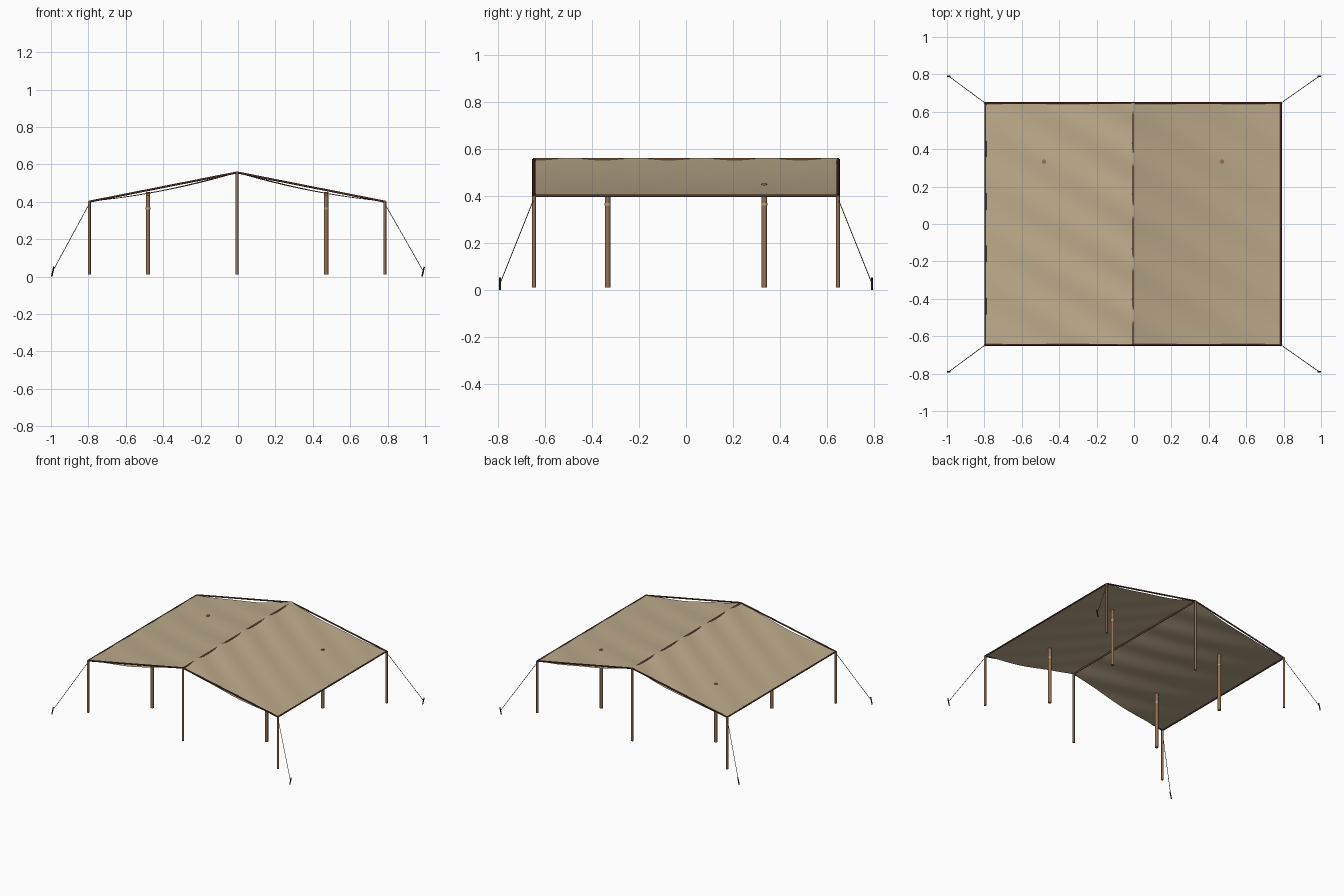
import bpy
import bmesh
from math import sin, pi
from mathutils import Vector

cube = bpy.data.objects.get("Cube")
if cube:
    bpy.data.objects.remove(cube, do_unlink=True)

CX = -0.005                 # ridge line
HALF_X, HALF_Y = 0.79, 0.646
EAVE, RIDGE = 0.401, 0.557


def material(name, colour):
    mat = bpy.data.materials.new(name)
    mat.use_nodes = True
    rgba = (*colour, 1.0)
    mat.diffuse_color = rgba
    bsdf = mat.node_tree.nodes["Principled BSDF"]
    bsdf.inputs["Base Color"].default_value = rgba
    bsdf.inputs["Roughness"].default_value = 0.9
    return mat


CANVAS = material("tan canvas", (0.51, 0.41, 0.26))
WOOD = material("brown wood", (0.30, 0.165, 0.085))
RIDGE_WOOD = material("dull ridge wood", (0.18, 0.10, 0.05))
DARK_WOOD = material("dark red wood", (0.10, 0.032, 0.022))
ROPE = material("rope", (0.17, 0.125, 0.075))
BINDING = material("pale binding", (0.52, 0.38, 0.24))
IRON = material("dark iron", (0.03, 0.027, 0.025))


def rod(name, start, end, radius, mat, sides=12):
    """Straight round bar between two points."""
    start, end = Vector(start), Vector(end)
    axis = end - start
    bpy.ops.mesh.primitive_cylinder_add(
        vertices=sides, radius=radius, depth=axis.length, location=(start + end) / 2)
    obj = bpy.context.object
    obj.name = name
    obj.rotation_euler = axis.to_track_quat('Z', 'Y').to_euler()
    obj.data.materials.append(mat)
    bpy.ops.object.shade_smooth_by_angle(angle=0.9)
    return obj


# Canvas roof: two sagging slopes with shallow diagonal ripples
def canvas_height(x, y):
    t = 1 - abs(x) / HALF_X
    sag = 0.08 * t * (1 - t)
    ripple = 0.004 * sin(2 * pi * (y + 0.6 * x) / 0.28)
    return EAVE + 0.002 + (RIDGE - EAVE) * t - sag + ripple * (0.4 + 0.6 * t)


bm = bmesh.new()
bmesh.ops.create_grid(bm, x_segments=48, y_segments=48, size=1)
for v in bm.verts:
    x, y = v.co.x * HALF_X, v.co.y * HALF_Y
    v.co = (x + CX, y, canvas_height(x, y))
mesh = bpy.data.meshes.new("canvas_roof")
bm.to_mesh(mesh)
bm.free()
roof = bpy.data.objects.new("canvas_roof", mesh)
bpy.context.collection.objects.link(roof)
mesh.materials.append(CANVAS)
for poly in mesh.polygons:
    poly.use_smooth = True
# Keep the ridge crease crisp
for edge in mesh.edges:
    if all(abs(mesh.vertices[i].co.x - CX) < 1e-4 for i in edge.vertices):
        edge.use_edge_sharp = True

# Ridge beam
rod("ridge_beam", (CX, -HALF_Y, RIDGE - 0.001), (CX, HALF_Y, RIDGE - 0.001), 0.006, RIDGE_WOOD)

for sx, side in ((1, "left"), (-1, "right")):
    px = CX + sx * HALF_X
    rod(f"{side}_eave_beam", (px, -HALF_Y, EAVE), (px, HALF_Y, EAVE), 0.0055, DARK_WOOD)

    for sy, end in ((-1, "front"), (1, "back")):
        tag = f"{end}_{side}"
        py = sy * HALF_Y
        # Sloping end beam and corner post
        rod(f"{tag}_rake_beam", (px, py, EAVE), (CX, py, RIDGE), 0.0055, DARK_WOOD)
        rod(f"{tag}_corner_post", (px, py, 0.012), (px, py, EAVE), 0.008, WOOD)

        # Inner post with a binding near its top; the back pair pierces the canvas
        ix, iy = CX + sx * 0.476, sy * 0.333
        top = 0.453 if sy > 0 else 0.437
        rod(f"{tag}_inner_post", (ix, iy, 0.012), (ix, iy, top), 0.0118, WOOD)
        rod(f"{tag}_post_binding", (ix, iy, 0.36), (ix, iy, 0.37), 0.0125, BINDING)

        # Guy rope and stake, all stakes leaning the same way
        kx, ky = sx * 0.99, sy * 0.79
        rod(f"{tag}_guy_rope", (px, py, 0.39), (kx, ky, 0.03), 0.0018, ROPE, 8)
        rod(f"{tag}_stake", (kx - 0.006, ky, 0.001), (kx + 0.006, ky, 0.053), 0.004, IRON, 8)

# Ridge posts
for sy, end in ((-1, "front"), (1, "back")):
    y = sy * HALF_Y
    rod(f"{end}_ridge_post", (CX, y, 0.012), (CX, y, RIDGE), 0.008, WOOD)
